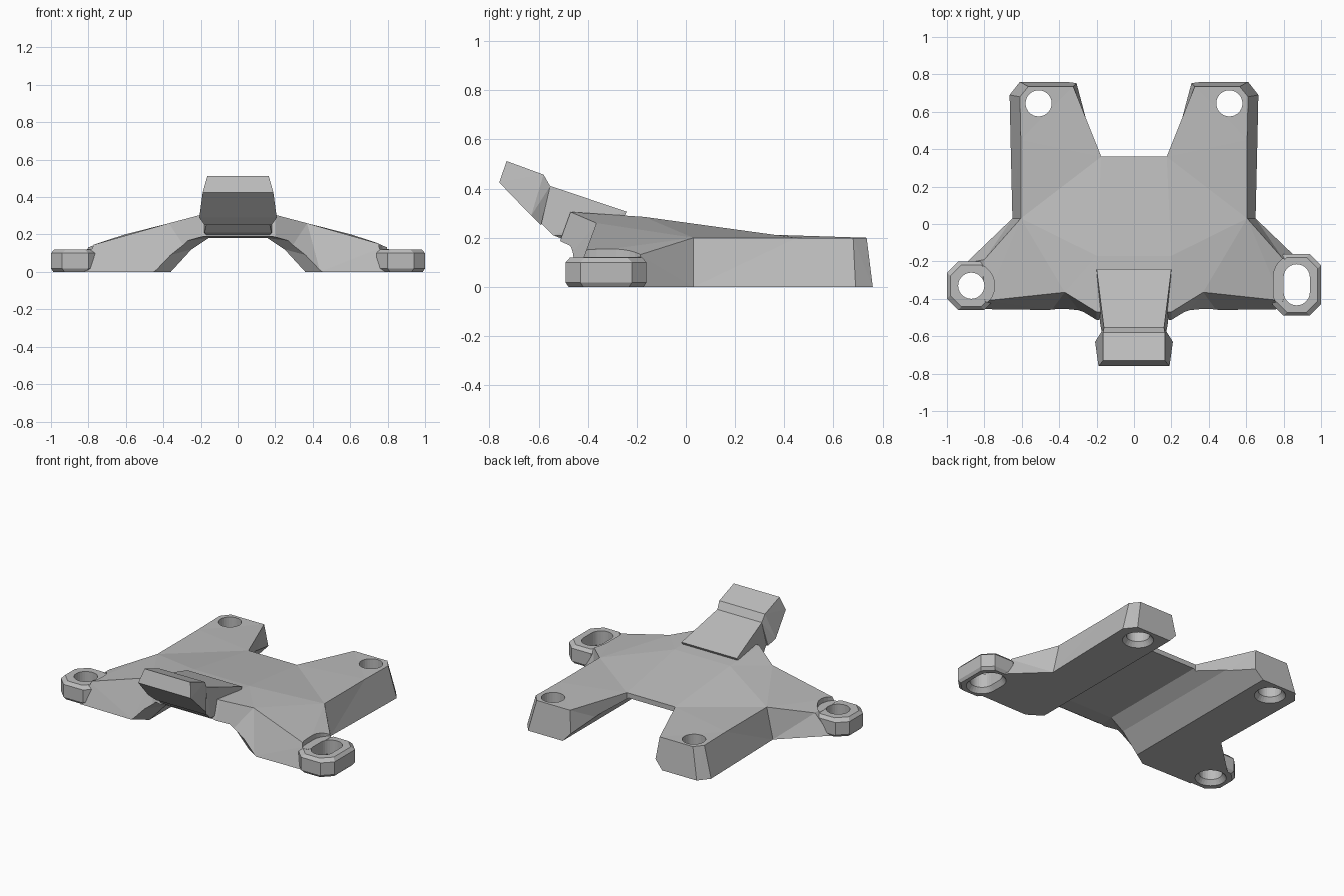
import bpy, bmesh, math

if "Cube" in bpy.data.objects:
    bpy.data.objects.remove(bpy.data.objects["Cube"])

grey = bpy.data.materials.new("plain grey")
grey.diffuse_color = (0.5, 0.5, 0.5, 1)
grey.use_nodes = True
grey.node_tree.nodes["Principled BSDF"].inputs["Base Color"].default_value = grey.diffuse_color


def finish(name, bm):
    bmesh.ops.recalc_face_normals(bm, faces=bm.faces)
    me = bpy.data.meshes.new(name)
    bm.to_mesh(me)
    bm.free()
    me.materials.append(grey)
    ob = bpy.data.objects.new(name, me)
    bpy.context.collection.objects.link(ob)
    return ob


def hull(name, pts, mirrored=False):
    """Convex solid around the points, optionally mirrored across x."""
    bm = bmesh.new()
    if mirrored:
        pts = pts + [(-x, y, z) for x, y, z in pts]
    for p in pts:
        bm.verts.new(p)
    bmesh.ops.convex_hull(bm, input=bm.verts)
    bmesh.ops.delete(bm, geom=[v for v in bm.verts if not v.link_faces], context='VERTS')
    bmesh.ops.dissolve_limit(bm, angle_limit=0.01, verts=bm.verts, edges=bm.edges)
    return finish(name, bm)


def slot(name, x, y, r0, r1, z0, z1, dy=0.0, n=28):
    """Round or long hole shape with a lower and an upper radius."""
    pts = []
    for s in ((-dy, dy) if dy else (0,)):
        for i in range(n):
            a = 2 * math.pi * i / n
            for r, z in ((r0, z0), (r1, z1)):
                pts.append((x + r * math.cos(a), y + s + r * math.sin(a), z))
    return hull(name, pts)


def combine(target, other, op):
    m = target.modifiers.new(op, 'BOOLEAN')
    m.operation, m.object, m.solver = op, other, 'EXACT'
    bpy.context.view_layer.objects.active = target
    bpy.ops.object.modifier_apply(modifier=m.name)
    bpy.data.objects.remove(other)


# Body: half outline as top point and matching bottom point, then mirrored
outline = [
    ((0, .36, .212), (0, .36)), ((.175, .36, .212), (.175, .36)),
    ((.325, .735, .2), (.30, .76)), ((.565, .735, .2), (.61, .76)),
    ((.61, .68, .2), (.665, .69)), ((.605, .45, .2), (.66, .45)),
    ((.605, .03, .2), (.65, .03)), ((.80, -.19, .13), (.90, -.21)),
    ((.79, -.41, .14), (.82, -.455)), ((.37, -.365, .26), (.44, -.46)),
    ((.2, -.47, .305), (.2, -.58)), ((0, -.47, .305), (0, -.58)),
]
bm = bmesh.new()
top = [bm.verts.new(t) for t, b in outline]
bot = [bm.verts.new((b[0], b[1], 0)) for t, b in outline]
n = len(top)
top += [bm.verts.new((0, -.17, .285)), bm.verts.new((.2, -.17, .285))]
for f in ((1, 2, 3, 4, 5), (0, 1, 13, 12), (1, 5, 6, 13), (13, 6, 9), (6, 7, 8),
          (6, 8, 9), (13, 9, 10), (12, 13, 10, 11)):
    bm.faces.new([top[i] for i in f])
for i in range(n - 1):
    bm.faces.new((top[i], bot[i], bot[i + 1], top[i + 1]))
bm.faces.new(bot)
bmesh.ops.mirror(bm, geom=bm.verts[:] + bm.edges[:] + bm.faces[:], axis='X', merge_dist=0.0005)
bmesh.ops.remove_doubles(bm, verts=bm.verts, dist=0.0005)
bmesh.ops.recalc_face_normals(bm, faces=bm.faces)
bmesh.ops.triangulate(bm, faces=bm.faces)
body = finish("bracket_body", bm)

# Channel below, flared at the front
prof = [(.36, -.05), (.36, 0), (.25, .12), (.16, .18)]
wide = [(.70, -.05), (.70, 0), (.50, .14), (.20, .2)]
combine(body, hull("channel_cutter", [(x, y, z) for x, z in prof for y in (-.9, .9)], True), 'DIFFERENCE')
combine(body, hull("flare_cutter", [(x, -.62, z) for x, z in wide]
                   + [(x, -.40, z) for x, z in prof], True), 'DIFFERENCE')

# Neck and raised front block
combine(body, hull("neck", [(.2, -.24, .306), (.16, -.56, .413), (.165, -.61, .28),
                            (.18, -.54, .21), (.165, -.49, .19), (.19, -.3, .2)], True), 'UNION')
combine(body, hull("front_block", [(.165, -.73, .512), (.19, -.76, .425), (.208, -.63, .29),
                                   (.165, -.58, .457), (.16, -.553, .41),
                                   (.18, -.59, .25)], True), 'UNION')

# Side lugs: round hole on the left, long hole on the right
for side, hy, cy, dy in ((-1, .13, -.33, 0), (1, .165, -.325, .04)):
    x = .87 * side
    combine(body, slot("lug_recess_cutter", x, cy, .125, .125, .121, .5, dy), 'DIFFERENCE')
    pts = []
    for z, g in ((0, .012), (.018, 0), (.1, 0), (.12, .018)):
        w, h, c = .13 - g, hy - g, .06
        for sx in (-1, 1):
            for sy in (-1, 1):
                pts += [(x + sx * w, cy + sy * (h - c), z), (x + sx * (w - c), cy + sy * h, z)]
    combine(body, hull("side_lug", pts), 'UNION')
    combine(body, slot("lug_hole_cutter", x, cy, .07, .07, -.1, .5, dy), 'DIFFERENCE')
    combine(body, slot("lug_countersink", x, cy, .095, .07, -.003, .03, dy), 'DIFFERENCE')
    # Rear leg holes
    combine(body, slot("leg_hole_cutter", .51 * side, .645, .07, .07, -.1, .5), 'DIFFERENCE')
    combine(body, slot("leg_countersink", .51 * side, .645, .095, .07, -.003, .03), 'DIFFERENCE')
